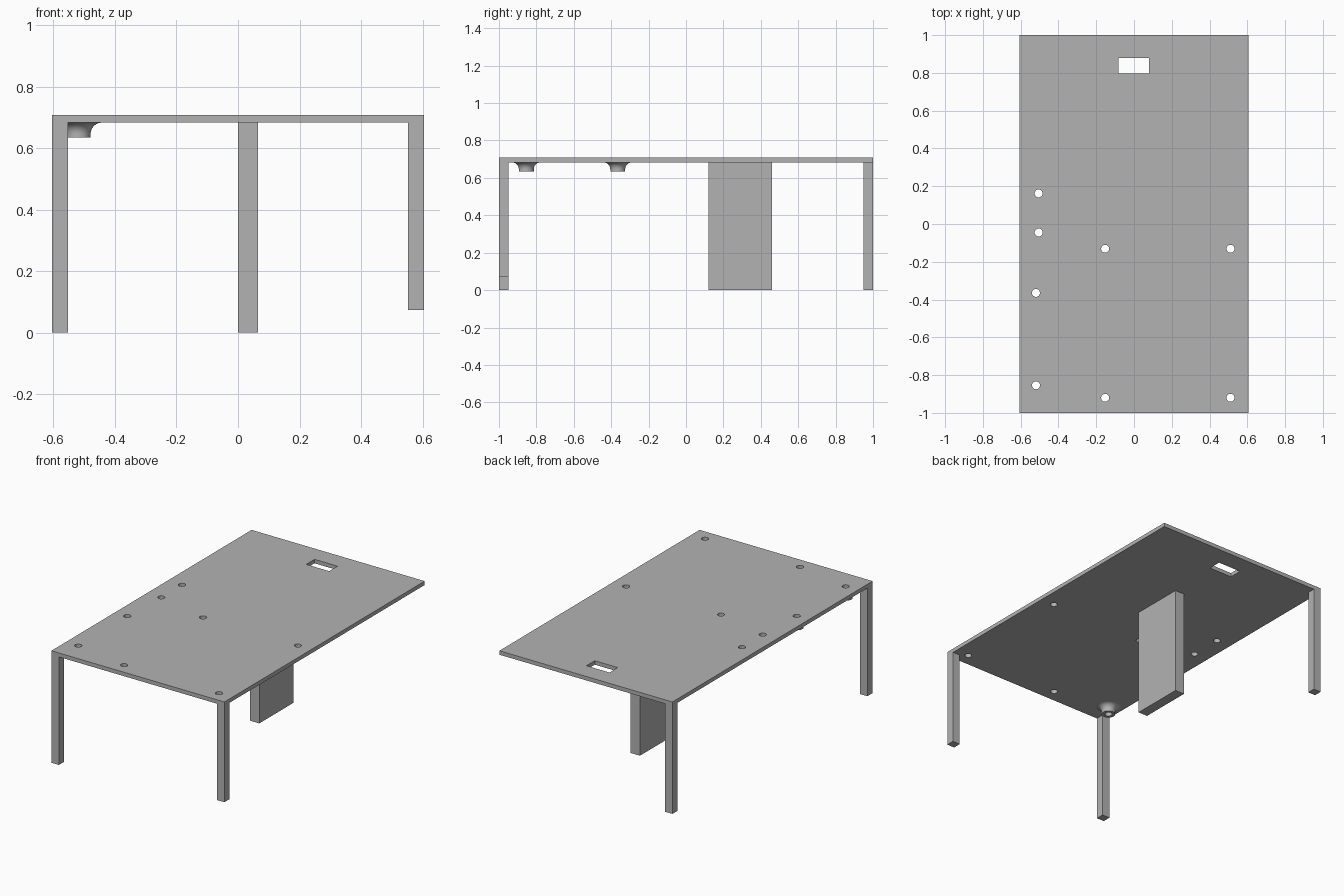
import bpy, bmesh
from math import cos, sin, pi

if "Cube" in bpy.data.objects:
    bpy.data.objects.remove(bpy.data.objects["Cube"], do_unlink=True)

grey = bpy.data.materials.new("plain grey")
grey.use_nodes = True
COLOUR = (0.45, 0.45, 0.45, 1)
grey.diffuse_color = COLOUR
grey.node_tree.nodes["Principled BSDF"].inputs["Base Color"].default_value = COLOUR

UNDER, TOP = 0.683, 0.708
HALF_X, LEG, HOLE_R = 0.605, 0.052, 0.021


def finish(bm, name):
    bmesh.ops.recalc_face_normals(bm, faces=bm.faces)
    mesh = bpy.data.meshes.new(name)
    bm.to_mesh(mesh)
    bm.free()
    mesh.materials.append(grey)
    obj = bpy.data.objects.new(name, mesh)
    bpy.context.collection.objects.link(obj)
    return obj


def box(name, low, high):
    bm = bmesh.new()
    bmesh.ops.create_cube(bm, size=1)
    for v in bm.verts:
        v.co = [low[i] if v.co[i] < 0 else high[i] for i in range(3)]
    return finish(bm, name)


def cut(target, cutter):
    cutter.hide_render = True
    mod = target.modifiers.new("cut", "BOOLEAN")
    mod.operation, mod.solver, mod.object = "DIFFERENCE", "EXACT", cutter
    bpy.context.view_layer.objects.active = target
    bpy.ops.object.modifier_apply(modifier=mod.name)
    bpy.data.objects.remove(cutter, do_unlink=True)


def smooth(obj):
    bpy.ops.object.select_all(action="DESELECT")
    obj.select_set(True)
    bpy.context.view_layer.objects.active = obj
    bpy.ops.object.shade_smooth_by_angle()


# Table plate with a slot and round holes
plate = box("table_plate", (-HALF_X, -1, UNDER), (HALF_X, 1, TOP))
cut(plate, box("slot_cutter", (-0.081, 0.797, 0.6), (0.08, 0.88, 0.8)))

boss_spots = [(-0.519, -0.854), (-0.519, -0.365)]
hole_spots = boss_spots + [(-0.505, 0.162), (-0.505, -0.045)]
hole_spots += [(x, y) for x in (-0.153, 0.511) for y in (-0.131, -0.92)]
for x, y in hole_spots:
    bm = bmesh.new()
    bmesh.ops.create_cone(bm, cap_ends=True, segments=32, radius1=HOLE_R,
                          radius2=HOLE_R, depth=0.2)
    bmesh.ops.translate(bm, verts=bm.verts, vec=(x, y, TOP))
    cut(plate, finish(bm, "hole_cutter"))
smooth(plate)

# Three corner legs, the front left one shorter
for name, sx, sy, foot in (("front_right_leg", -1, -1, 0),
                           ("front_left_leg", 1, -1, 0.074),
                           ("back_right_leg", -1, 1, 0)):
    xs = sorted((sx * HALF_X, sx * (HALF_X - LEG)))
    ys = sorted((sy, sy * (1 - LEG)))
    box(name, (xs[0], ys[0], foot), (xs[1], ys[1], UNDER))

# Upright support panel under the middle
box("support_panel", (0, 0.12, 0), (0.065, 0.46, UNDER))

# Flared hollow bosses below two of the holes
FLARE, NECK, BOTTOM = 0.036, 0.04, 0.635
profile = [(HOLE_R, UNDER), (HOLE_R, BOTTOM), (NECK, BOTTOM)]
for i in range(9):
    a = i / 8 * pi / 2
    profile.append((NECK + FLARE * (1 - cos(a)), UNDER - FLARE * (1 - sin(a))))
for n, (x, y) in enumerate(boss_spots):
    bm = bmesh.new()
    verts = [bm.verts.new((r, 0, z)) for r, z in profile]
    edges = [bm.edges.new(pair) for pair in zip(verts, verts[1:])]
    bmesh.ops.spin(bm, geom=verts + edges, cent=(0, 0, 0), axis=(0, 0, 1),
                   angle=2 * pi, steps=32, use_merge=True)
    bmesh.ops.remove_doubles(bm, verts=bm.verts, dist=1e-5)
    bmesh.ops.translate(bm, verts=bm.verts, vec=(x, y, 0))
    smooth(finish(bm, ("front_boss", "middle_boss")[n]))
